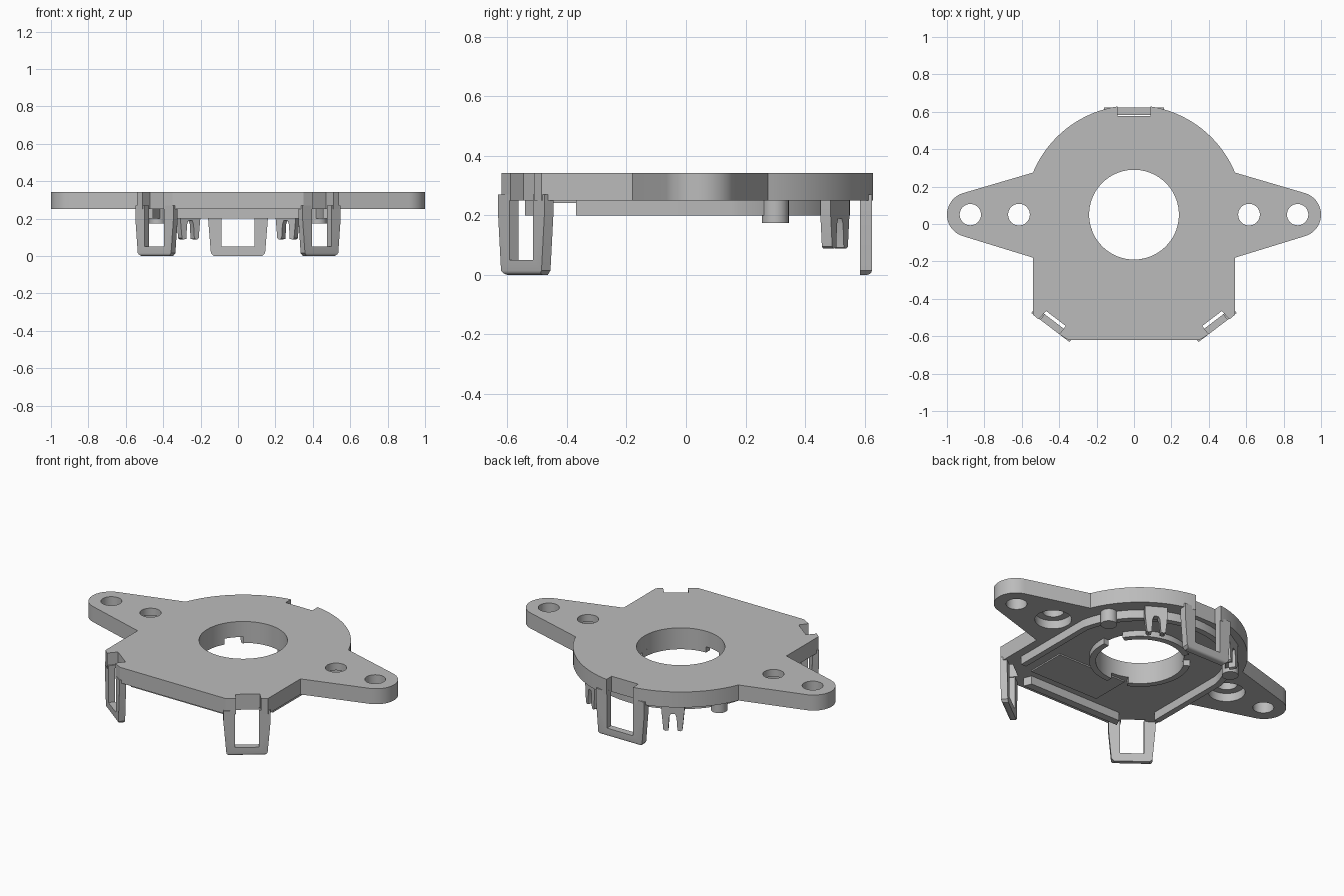
import bpy, bmesh
from math import sin, cos, pi, atan2, acos, hypot, radians
from mathutils import Matrix, Vector

cube = bpy.data.objects.get("Cube")
if cube:
    bpy.data.objects.remove(cube, do_unlink=True)

grey = bpy.data.materials.new("plain grey")
grey.use_nodes = True
grey.diffuse_color = (0.5, 0.5, 0.5, 1)
grey.node_tree.nodes["Principled BSDF"].inputs["Base Color"].default_value = (0.5, 0.5, 0.5, 1)

CY = 0.05               # shared centre line of bore, ears and back arc
Z0, Z1 = 0.25, 0.343    # underside and top of the plate


def prism(name, pts, lo, hi, matrix=Matrix()):
    """Extrude a closed 2D profile from lo to hi along local z."""
    bm = bmesh.new()
    face = bm.faces.new([bm.verts.new((x, y, lo)) for x, y in pts])
    out = bmesh.ops.extrude_face_region(bm, geom=[face])
    verts = [v for v in out["geom"] if isinstance(v, bmesh.types.BMVert)]
    bmesh.ops.translate(bm, verts=verts, vec=(0, 0, hi - lo))
    bm.transform(matrix)
    bmesh.ops.recalc_face_normals(bm, faces=bm.faces)
    mesh = bpy.data.meshes.new(name)
    bm.to_mesh(mesh)
    bm.free()
    mesh.materials.append(grey)
    obj = bpy.data.objects.new(name, mesh)
    bpy.context.collection.objects.link(obj)
    return obj


def select(obj):
    bpy.ops.object.select_all(action='DESELECT')
    obj.select_set(True)
    bpy.context.view_layer.objects.active = obj


def smooth(obj):
    select(obj)
    bpy.ops.object.shade_smooth_by_angle(angle=radians(30))


def arc(cx, cy, r, a, b, n):
    return [(cx + r * cos(a + (b - a) * i / n), cy + r * sin(a + (b - a) * i / n))
            for i in range(n + 1)]


def circle(cx, cy, r, n=48):
    return arc(cx, cy, r, 0, 2 * pi, n)[:-1]


def mirror(pts):
    return [(-x, y) for x, y in reversed(pts)]


def cut(obj, pts, lo, hi):
    cutter = prism("cutter", pts, lo, hi)
    cutter.hide_render = True
    mod = obj.modifiers.new("cut", 'BOOLEAN')
    mod.operation, mod.solver, mod.object = 'DIFFERENCE', 'EXACT', cutter
    select(obj)
    bpy.ops.object.modifier_apply(modifier=mod.name)
    bpy.data.objects.remove(cutter, do_unlink=True)


def upright(x, y, nx, ny):
    """Frame with profile x along the tangent, profile y up, depth outward."""
    n = Vector((nx, ny, 0)).normalized()
    t = Vector((-n.y, n.x, 0))
    m = Matrix((t, Vector((0, 0, 1)), n)).transposed().to_4x4()
    return Matrix.Translation((x, y, 0)) @ m


# Flange plate: one half of the outline, front to back, then mirrored
ear_x, ear_r = 0.88, 0.12
shoulder_lo, shoulder_hi = (0.54, -0.18), (0.54, 0.275)


def tangent_angle(p, sign):
    dx, dy = p[0] - ear_x, p[1] - CY
    return atan2(dy, dx) + sign * acos(ear_r / hypot(dx, dy))


a0, a1 = tangent_angle(shoulder_lo, 1), tangent_angle(shoulder_hi, -1)
while a1 < a0:
    a1 += 2 * pi
while a1 - a0 > 2 * pi:
    a1 -= 2 * pi
half = [(0.35, -0.62), (0.40, -0.59), (0.365, -0.545), (0.47, -0.465),
        (0.51, -0.51), (0.54, -0.485), shoulder_lo]
half += arc(ear_x, CY, ear_r, a0, a1, 20)
half += arc(0, CY, 0.585, atan2(0.225, 0.54), acos(0.088 / 0.585), 28)
half += [(0.088, 0.578)]
plate = prism("flange_plate", half + mirror(half), Z0, Z1)
cut(plate, circle(0, CY, 0.24, 72), 0.1, 0.5)
for s in (-1, 1):
    cut(plate, circle(s * 0.875, CY, 0.057), 0.1, 0.5)
    cut(plate, circle(s * 0.615, CY, 0.058), 0.1, 0.5)
    cut(plate, circle(s * 0.615, CY, 0.1), 0.1, 0.3)
smooth(plate)


# Snap clips: open U frames hanging from the plate edge
def clip(name, matrix, top, bottom, window, depth):
    pts = [(window, Z0 + 0.02), (window, 0.05), (-window, 0.05), (-window, Z0 + 0.02),
           (-top, Z0 + 0.02), (-top, 0.2), (-bottom, 0.015), (-bottom + 0.015, 0),
           (bottom - 0.015, 0), (bottom, 0.015), (top, 0.2), (top, Z0 + 0.02)]
    obj = prism(name, pts, 0, depth, matrix)
    # Rounded lower outer lip
    bm = bmesh.new()
    bm.from_mesh(obj.data)
    out = matrix.to_3x3().col[2]
    limit = max(v.co.dot(out) for v in bm.verts) - 0.001
    lip = [e for e in bm.edges if all(v.co.z < 0.001 and v.co.dot(out) > limit for v in e.verts)]
    bmesh.ops.bevel(bm, geom=lip, offset=0.018, segments=4, profile=0.5, affect='EDGES')
    bm.to_mesh(obj.data)
    bm.free()
    smooth(obj)


clip("back_clip", upright(0, 0.584, 0, 1), 0.16, 0.145, 0.087, 0.04)
for side, s in (("left", 1), ("right", -1)):
    clip("front_clip_" + side, upright(s * 0.424, -0.523, s * 0.606, -0.795),
         0.128, 0.112, 0.066, 0.038)

# Locating rim under the plate: side walls joined by the back arc, plus the front wall
def rim_path(r, x):
    a = acos(x / r)
    return [(x, -0.37)] + arc(0, CY, r, a, pi - a, 40) + [(-x, -0.37)]


smooth(prism("rear_rim", rim_path(0.5, 0.49) + rim_path(0.465, 0.455)[::-1], 0.2, Z0 + 0.01))
prism("front_rim", [(-0.33, -0.54), (0.33, -0.54), (0.31, -0.495), (-0.31, -0.495)], 0.2, Z0 + 0.01)
prism("underside_pad", [(-0.11, -0.45), (0.35, -0.45), (0.35, -0.21), (-0.11, -0.21)], 0.242, Z0 + 0.01)

# Broken collar around the bore
for i in range(3):
    a = radians(30 + 120 * i)
    b = a + radians(95)
    smooth(prism("bore_collar_%d" % (i + 1),
                 arc(0, CY, 0.275, a, b, 24) + arc(0, CY, 0.24, b, a, 24), 0.215, Z0 + 0.005))

# Locating pegs and two-pronged forks
fork = [(-0.062, 0.255), (-0.062, 0.2), (-0.052, 0.095), (-0.042, 0.088), (-0.025, 0.092),
        (-0.02, 0.17), (-0.012, 0.19)]
for side, s in (("left", 1), ("right", -1)):
    smooth(prism("peg_" + side, circle(s * 0.43, 0.3, 0.045, 32), 0.175, Z0 + 0.01))
    smooth(prism("fork_" + side, fork + mirror(fork), -0.02, 0.02,
                 upright(s * 0.265, 0.5, s * 0.265, 0.45)))
